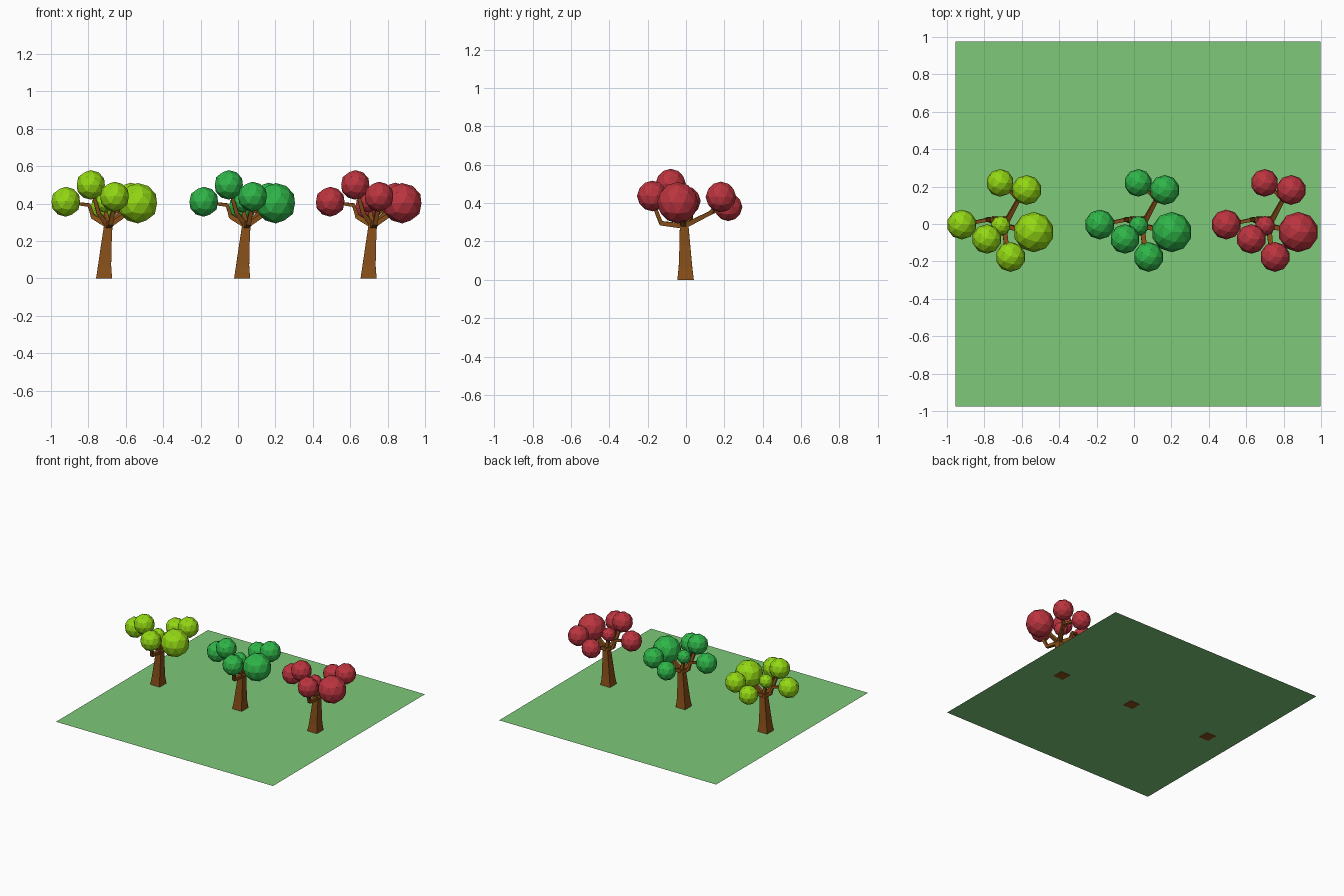
import bpy, bmesh
from mathutils import Vector

if "Cube" in bpy.data.objects:
    bpy.data.objects.remove(bpy.data.objects["Cube"])


def material(name, rgb):
    m = bpy.data.materials.new(name)
    m.diffuse_color = (*rgb, 1)
    m.use_nodes = True
    m.node_tree.nodes["Principled BSDF"].inputs["Base Color"].default_value = m.diffuse_color
    return m


def make_mesh(name, bm, mat):
    bmesh.ops.recalc_face_normals(bm, faces=bm.faces)
    me = bpy.data.meshes.new(name)
    bm.to_mesh(me)
    bm.free()
    me.materials.append(mat)
    return me


def place(name, me, loc):
    ob = bpy.data.objects.new(name, me)
    ob.location = loc
    bpy.context.collection.objects.link(ob)
    return ob


def limb(bm, path):
    """Square-section tapered tube through (x, y, z, half_width) points."""
    pts = [Vector(p[:3]) for p in path]
    d = pts[-1] - pts[0]
    ref = Vector((1, 0, 0)) if abs(d.x) <= abs(d.y) else Vector((0, 1, 0))
    rings = []
    for i, (p, q) in enumerate(zip(pts, path)):
        t = (pts[min(i + 1, len(pts) - 1)] - pts[max(i - 1, 0)]).normalized()
        if q[2] == 0:
            t = Vector((0, 0, 1))          # flat foot on the ground
        u = (ref - t * ref.dot(t)).normalized()
        v = t.cross(u)
        rings.append([bm.verts.new(p + (u * a + v * b) * q[3])
                      for a, b in ((-1, -1), (1, -1), (1, 1), (-1, 1))])
    for r, s in zip(rings, rings[1:]):
        for k in range(4):
            bm.faces.new((r[k], r[(k + 1) % 4], s[(k + 1) % 4], s[k]))
    bm.faces.new(rings[0])
    bm.faces.new(rings[-1])


bark = material("bark", (0.25, 0.08, 0.01))
grass = material("grass", (0.21, 0.58, 0.19))

# Ground sheet, just above the foot of the trunks
bm = bmesh.new()
bmesh.ops.create_grid(bm, x_segments=1, y_segments=1, size=0.976)
place("ground_sheet", make_mesh("ground_sheet", bm, grass), (0.022, 0, 0.004))

# Trunk and branches, relative to the trunk foot
top = (0.022, -0.01, 0.28)
fork = (0.098, 0.13, 0.35, 0.010)
bm = bmesh.new()
limb(bm, [(0, -0.002, 0, 0.043), (0.003, -0.003, 0.07, 0.035),
          (0.012, -0.006, 0.18, 0.028), (0.023, -0.01, 0.29, 0.022)])
limb(bm, [(*top, 0.014), fork, (0.13, 0.17, 0.41, 0.009)])               # back right
limb(bm, [fork, (0.04, 0.19, 0.37, 0.008)])                               # back
limb(bm, [(*top, 0.014), (0.035, -0.13, 0.295, 0.012),
          (0.05, -0.16, 0.37, 0.010), (0.055, -0.175, 0.42, 0.009)])      # front
limb(bm, [(*top, 0.014), (-0.06, 0.025, 0.33, 0.012),
          (-0.08, 0.02, 0.392, 0.010), (-0.18, 0, 0.405, 0.008)])         # left
limb(bm, [(*top, 0.014), (-0.03, -0.05, 0.35, 0.011),
          (-0.06, -0.075, 0.46, 0.009)])                                  # front left
limb(bm, [(*top, 0.014), (0.09, -0.025, 0.325, 0.012),
          (0.16, -0.04, 0.38, 0.010)])                                    # right
limb(bm, [(*top, 0.014), (0.003, -0.01, 0.39, 0.009)])                    # middle
wood = make_mesh("trunk_and_branches", bm, bark)

# Leaf clumps: x, y, z, radius relative to the trunk foot
clumps = [(0.000, 0.220, 0.380, 0.074), (0.142, 0.182, 0.432, 0.080),
          (-0.205, -0.003, 0.410, 0.080), (-0.071, -0.080, 0.500, 0.079),
          (0.056, -0.176, 0.437, 0.080), (0.180, -0.043, 0.402, 0.108),
          (0.003, -0.010, 0.405, 0.053)]

trees = [("lime", -0.738, (0.29, 0.68, 0.007)),
         ("green", 0.0, (0.028, 0.46, 0.065)),
         ("red", 0.676, (0.50, 0.035, 0.05))]
for name, dx, rgb in trees:
    loc = (0.022 + dx, 0, 0)
    place(name + "_tree_trunk", wood, loc)
    bm = bmesh.new()
    for x, y, z, r in clumps:
        g = bmesh.ops.create_icosphere(bm, subdivisions=2, radius=r)
        bmesh.ops.translate(bm, verts=g["verts"], vec=(x, y, z))
    leaves = make_mesh(name + "_leaves", bm, material(name + "_leaf", rgb))
    place(name + "_tree_leaves", leaves, loc)
